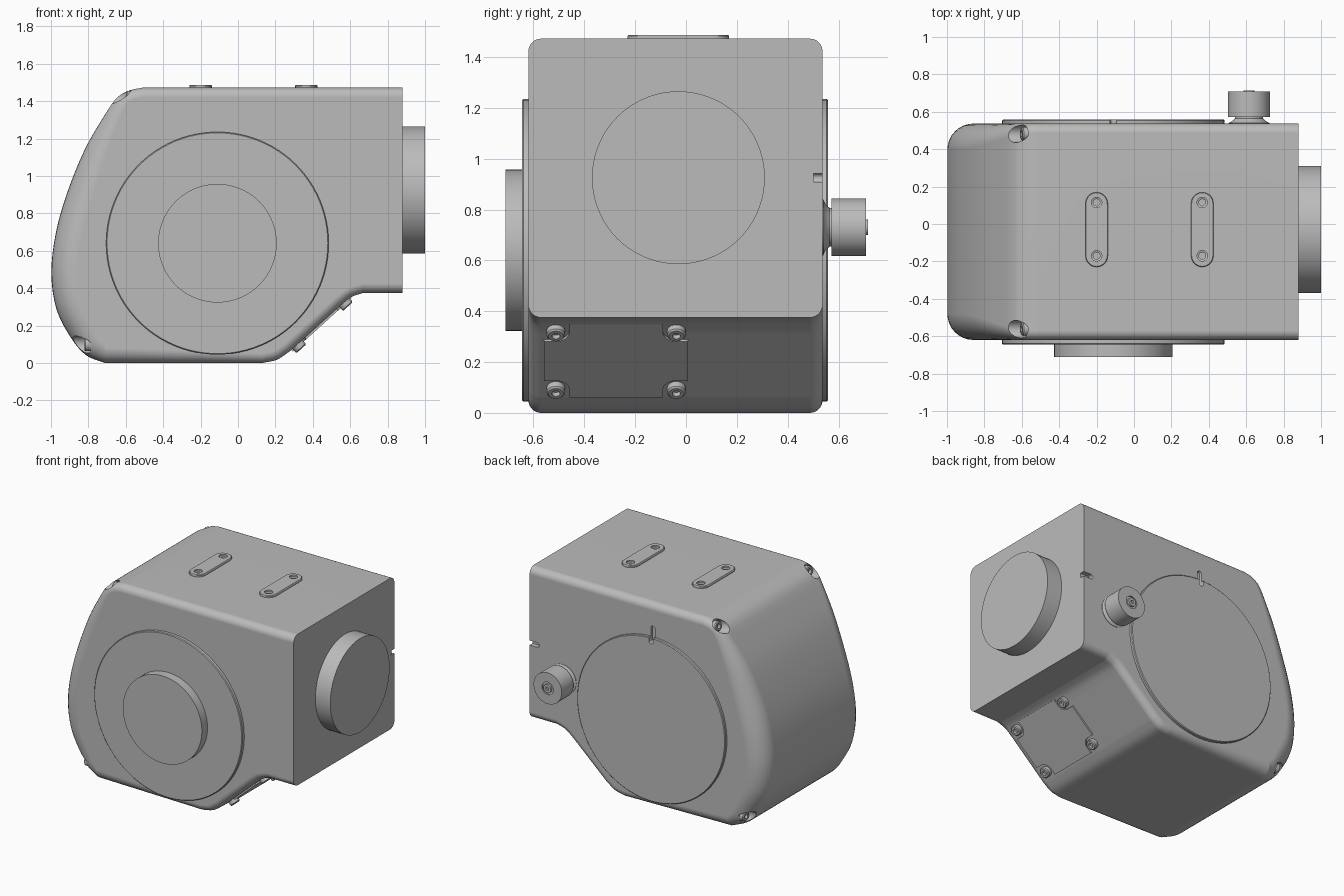
import bpy, bmesh, math
from mathutils import Vector, Matrix

cube = bpy.data.objects.get("Cube")
if cube:
    bpy.data.objects.remove(cube)

grey = bpy.data.materials.new("housing_grey")
grey.use_nodes = True
grey.diffuse_color = (0.5, 0.5, 0.5, 1)
grey.node_tree.nodes["Principled BSDF"].inputs["Base Color"].default_value = (0.5, 0.5, 0.5, 1)


def finish(name, bm):
    bmesh.ops.recalc_face_normals(bm, faces=bm.faces)
    mesh = bpy.data.meshes.new(name)
    bm.to_mesh(mesh)
    bm.free()
    mesh.materials.append(grey)
    ob = bpy.data.objects.new(name, mesh)
    bpy.context.collection.objects.link(ob)
    return ob


def loft(name, rings):
    """Skin closed rings of points and cap both ends."""
    bm = bmesh.new()
    rows = [[bm.verts.new(p) for p in ring] for ring in rings]
    n = len(rows[0])
    for a, b in zip(rows, rows[1:]):
        for i in range(n):
            j = (i + 1) % n
            bm.faces.new((a[i], a[j], b[j], b[i]))
    bm.faces.new(rows[0])
    bm.faces.new(rows[-1])
    return finish(name, bm)


def lathe(name, profile, origin, axis, sides=32):
    """Turn (radius, height) pairs about an axis."""
    rot = Vector((0, 0, 1)).rotation_difference(Vector(axis)).to_matrix()
    turn = [math.tau * i / sides for i in range(sides)]
    return loft(name, [[Vector(origin) + rot @ Vector((r * math.cos(a), r * math.sin(a), h))
                        for a in turn] for r, h in profile])


def prism(name, outline, matrix, low, high, chamfer=0.0):
    """Extrude an outline along the local z of a matrix."""
    levels = [(low, 1), (high - chamfer, 1)]
    if chamfer:
        levels.append((high, 1 - chamfer / 0.1))
    return loft(name, [[matrix @ Vector((x * s, y * (1 + (s - 1) / 3), h)) for x, y in outline]
                       for h, s in levels])


def stadium(radius, half, steps=10):
    return [(radius * math.cos(a), radius * math.sin(a) + (half if k == 0 else -half))
            for k in (0, 1) for a in [math.pi * (k + i / steps) for i in range(steps + 1)]]


def select(ob):
    bpy.ops.object.select_all(action='DESELECT')
    ob.select_set(True)
    bpy.context.view_layer.objects.active = ob


def cut(ob, cutters):
    select(ob)
    for c in cutters:
        c.hide_render = True
        mod = ob.modifiers.new("cut", 'BOOLEAN')
        mod.operation, mod.object, mod.solver = 'DIFFERENCE', c, 'EXACT'
        bpy.ops.object.modifier_apply(modifier=mod.name)


def catmull(pts, steps=4):
    p = [Vector(q) for q in pts]
    p = [2 * p[0] - p[1]] + p + [2 * p[-1] - p[-2]]
    out = []
    for a, b, c, d in zip(p, p[1:], p[2:], p[3:]):
        for i in range(steps):
            t = i / steps
            out.append(0.5 * (2 * b + (c - a) * t + (2 * a - 5 * b + 4 * c - d) * t * t
                              + (3 * b - a - 3 * c + d) * t ** 3))
    return out + [p[-2]]


# Housing: side profile lofted across the width, with a wider fillet at the nose
FRONT, BACK, TOP = -0.62, 0.537, 1.472
nose = catmull([(-0.51, TOP), (-0.58, 1.457), (-0.645, 1.42), (-0.71, 1.33), (-0.82, 1.14),
                (-0.917, 0.9), (-0.975, 0.69), (-0.998, 0.48), (-0.97, 0.285), (-0.89, 0.13),
                (-0.81, 0.04), (-0.71, 0.0)])
belly = catmull([(0.13, 0.0), (0.21, 0.018), (0.28, 0.065)])
step = catmull([(0.55, 0.31), (0.605, 0.352), (0.67, 0.375)])
outline = [Vector((0.88, TOP))] + nose + belly + step + [Vector((0.88, 0.375))]
points = []
for i, p in enumerate(outline):
    t = (outline[min(i + 1, len(outline) - 1)] - outline[max(i - 1, 0)]).normalized()
    inward = Vector((-t.y, t.x))
    if i in (0, len(outline) - 1):
        inward = Vector((0, -1 if i == 0 else 1))
    s = min(max((-0.55 - p.x) / 0.4, 0), 1)
    points.append((p, inward, 0.05 + 0.09 * s * s * (3 - 2 * s)))

rings = []
SEG = 8
for side, order in ((FRONT, range(SEG, -1, -1)), (BACK, range(SEG + 1))):
    sign = 1 if side == FRONT else -1
    for k in order:
        a = math.pi / 2 * k / SEG
        rings.append([((p + n * r * (1 - math.cos(a))).x, side + sign * r * (1 - math.sin(a)),
                       (p + n * r * (1 - math.cos(a))).y) for p, n, r in points])
housing = loft("housing", rings)

# Round side covers, hub and end port
DISC = (-0.11, 0, 0.64)
front_cover = lathe("front_cover", [(0.595, 0.5), (0.595, 0.64), (0.59, 0.645)], DISC, (0, -1, 0), 96)
back_cover = lathe("back_cover", [(0.595, 0.45), (0.595, 0.553), (0.59, 0.558)], DISC, (0, 1, 0), 96)
lathe("front_hub", [(0.317, 0.6), (0.317, 0.71)], DISC, (0, -1, 0), 72)
lathe("end_port", [(0.34, 0.85), (0.34, 1.0)], (0, -0.03, 0.925), (1, 0, 0), 72)

# Knob on the back
lathe("knob", [(0.11, -0.02), (0.11, 0.003), (0.09, 0.012), (0.076, 0.028), (0.076, 0.036),
               (0.113, 0.036), (0.113, 0.171), (0.045, 0.171), (0.045, 0.163), (0.03, 0.163),
               (0.03, 0.178), (0.012, 0.178), (0.012, 0.165)], (0.615, BACK, 0.73), (0, 1, 0), 48)

BOLT = [(0.036, -0.02), (0.036, 0.026), (0.03, 0.032), (0.016, 0.032), (0.016, 0.012)]
cutters = []

# Top pads with screw holes
for x, label in ((-0.2, "right"), (0.365, "left")):
    pad = prism(label + "_top_pad", stadium(0.06, 0.14), Matrix.Translation((x, -0.03, TOP)),
                -0.02, 0.015, 0.005)
    holes = [lathe("hole_cutter", [(0.018, -0.03), (0.018, 0), (0.028, 0.004), (0.028, 0.05)],
                   (x, y, TOP), (0, 0, 1)) for y in (0.115, -0.17)]
    cut(pad, holes)
    cutters += holes

# Bolts set into notches at the nose corners
for y, label in ((-0.562, "front"), (0.482, "back")):
    for seat, axis, level in (((-0.57, y, 1.415), (-1, 0, 0.2), "upper"),
                              ((-0.79, y, 0.1), (-1, 0, -0.03), "lower")):
        cutters.append(lathe("notch_cutter", [(0.047, 0), (0.047, 0.3)], seat, Vector(axis).normalized()))
        lathe(f"{label}_{level}_nose_bolt", BOLT, seat, Vector(axis).normalized())

# Slots on the back
facing_back = Matrix.Rotation(-math.pi / 2, 4, 'X')
slot = prism("slot_cutter", stadium(0.017, 0.045),
             Matrix.Translation((-0.11, BACK - 0.02, 1.25)) @ facing_back, 0, 0.1)
edge_slot = prism("edge_slot_cutter", stadium(0.017, 0.06),
                  Matrix.Translation((0.88, BACK - 0.035, 0.925)) @ facing_back
                  @ Matrix.Rotation(math.pi / 2, 4, 'Z'), 0, 0.1)
cut(back_cover, [slot])
cut(housing, cutters + [slot, edge_slot])

# Sloped access plate with scooped corners, and its four bolts
along = Vector((0.27, 0, 0.245)).normalized()
out = Vector((along.z, 0, -along.x))
across = out.cross(along)
slope = Matrix((along, across, out)).transposed().to_4x4()
slope.translation = (0.442, -0.275, 0.2125)
HX, HY, BX, BY, R = 0.213, 0.283, 0.168, 0.237, 0.053
corner = [(BX - R, HY)] + [(BX + R * math.cos(a), BY + R * math.sin(a))
                           for a in [math.pi * (1 + i / 16) for i in range(9)]] + [(HX, BY - R)]
plate = []
for sx, sy in ((1, 1), (1, -1), (-1, -1), (-1, 1)):
    plate += [(sx * u, sy * v) for u, v in (corner if sx * sy > 0 else corner[::-1])]
    lathe("plate_bolt", BOLT, slope @ Vector((sx * BX, sy * BY, 0)), out)
prism("access_plate", plate, slope, -0.02, 0.012)

# Remove the cutters and shade the rest
for ob in list(bpy.data.objects):
    if "cutter" in ob.name:
        bpy.data.objects.remove(ob)
for ob in [o for o in bpy.context.scene.objects if o.type == 'MESH']:
    select(ob)
    bpy.ops.object.shade_smooth_by_angle(angle=math.radians(30))
    weighted = ob.modifiers.new("weighted_normals", 'WEIGHTED_NORMAL')
    weighted.keep_sharp = True
